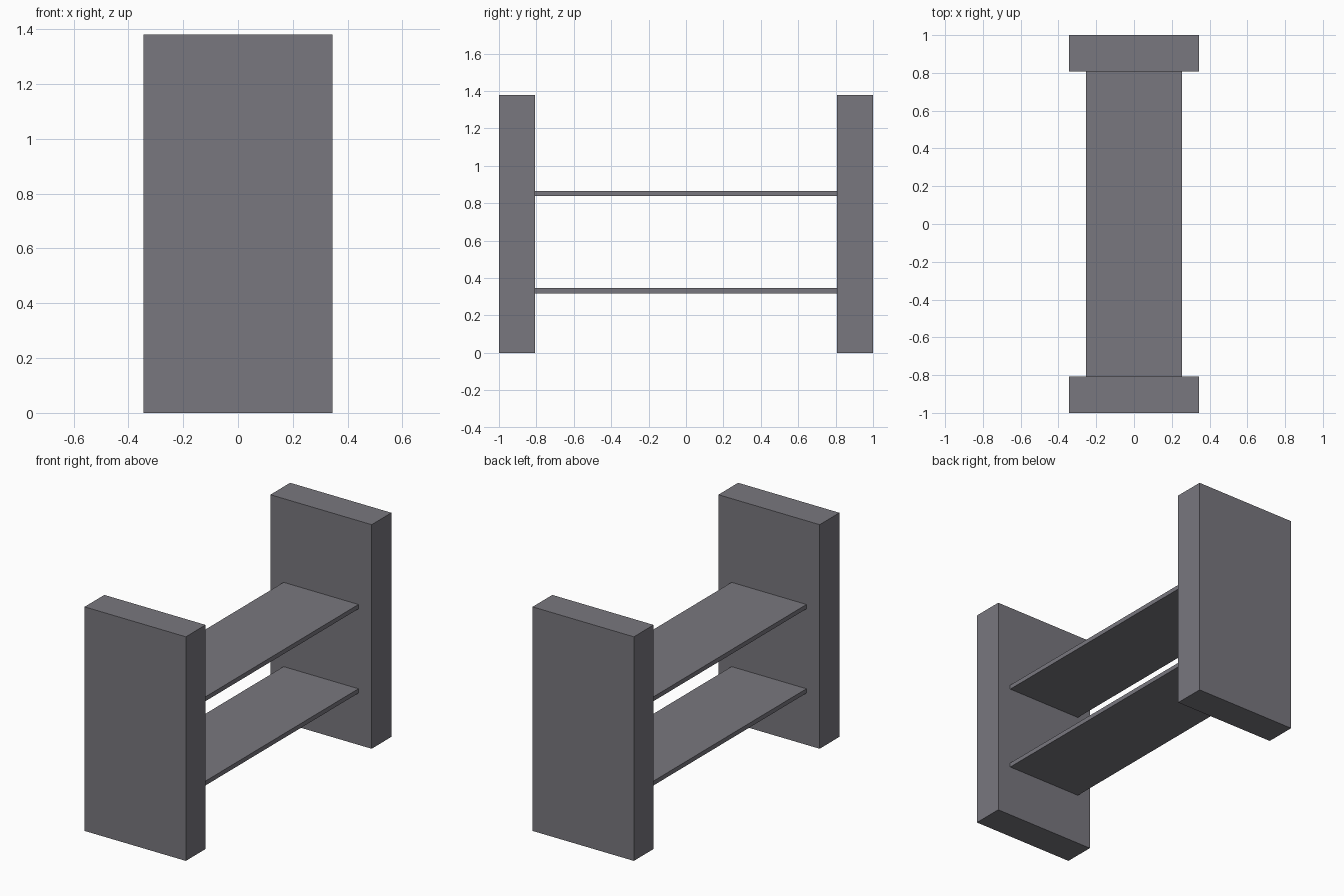
import bpy

if "Cube" in bpy.data.objects:
    bpy.data.objects.remove(bpy.data.objects["Cube"])

grey = bpy.data.materials.new("warm_grey")
grey.diffuse_color = (0.19, 0.185, 0.21, 1)
grey.use_nodes = True
grey.node_tree.nodes["Principled BSDF"].inputs["Base Color"].default_value = grey.diffuse_color


def box(name, size, centre):
    bpy.ops.mesh.primitive_cube_add(size=1, location=centre)
    ob = bpy.context.object
    ob.name = name
    ob.scale = size
    bpy.ops.object.transform_apply(location=False, rotation=False, scale=True)
    ob.data.materials.append(grey)


# Upright end panels
for name, side in (("front_end_panel", -1), ("back_end_panel", 1)):
    box(name, (0.69, 0.192, 1.38), (0, side * 0.904, 0.69))

# Two thin shelves spanning between the panels
for name, z in (("lower_shelf", 0.332), ("upper_shelf", 0.851)):
    box(name, (0.51, 1.616, 0.027), (0, 0, z))
